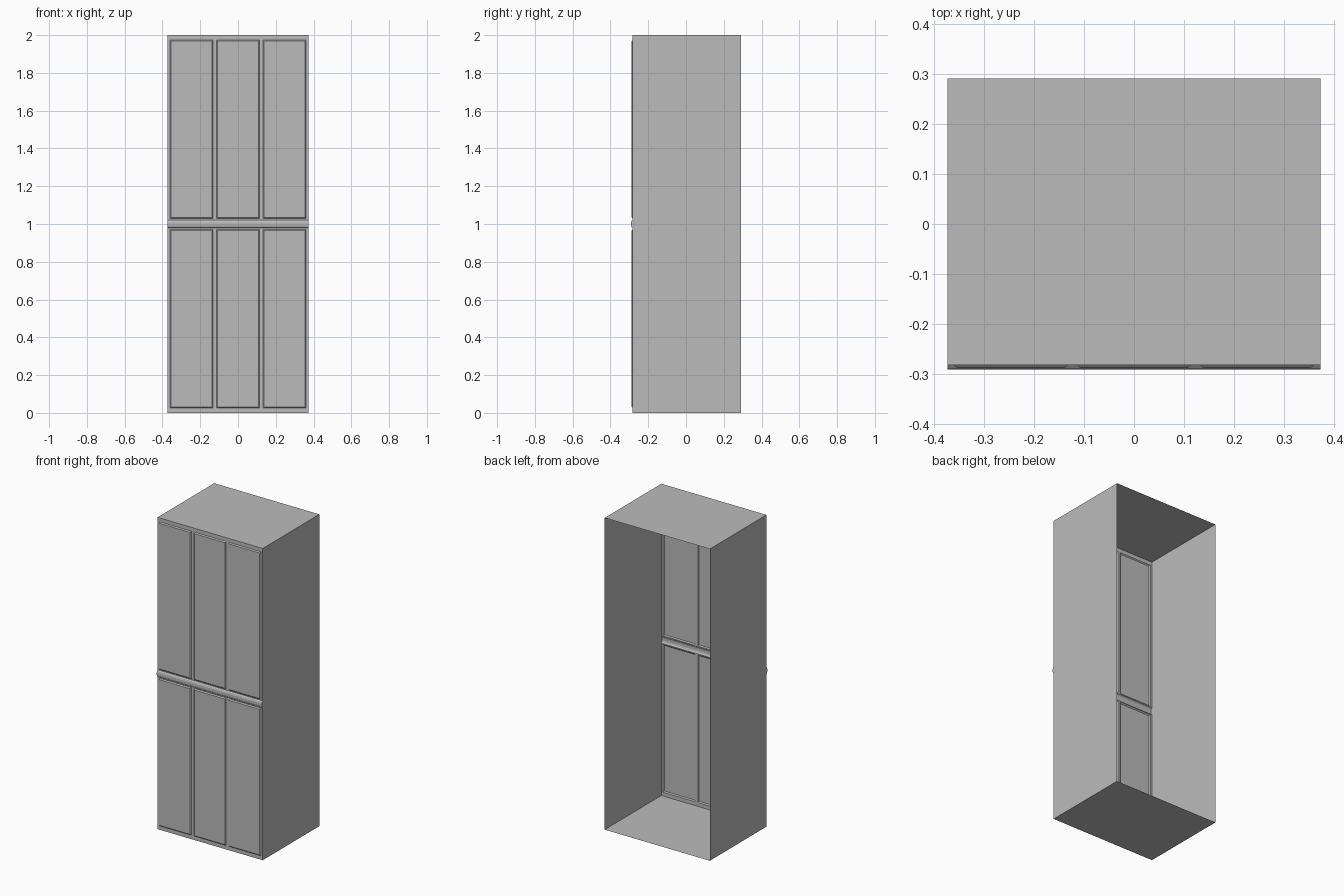
import bpy
import bmesh

cube = bpy.data.objects.get("Cube")
if cube:
    bpy.data.objects.remove(cube, do_unlink=True)

W, BACK, FRONT, H = 0.373, 0.291, -0.282, 2.0

grey = bpy.data.materials.new("plain_grey")
grey.use_nodes = True
colour = (0.5, 0.5, 0.5, 1)
grey.diffuse_color = colour
grey.node_tree.nodes["Principled BSDF"].inputs["Base Color"].default_value = colour


def add_object(name, bm):
    mesh = bpy.data.meshes.new(name)
    bm.to_mesh(mesh)
    bm.free()
    mesh.materials.append(grey)
    obj = bpy.data.objects.new(name, mesh)
    bpy.context.collection.objects.link(obj)
    return obj


# Carcass: thin shell of sides, top and bottom, open at the back
bm = bmesh.new()
bmesh.ops.create_cube(bm, size=1)
for v in bm.verts:
    v.co = (v.co.x * 2 * W, BACK if v.co.y > 0 else FRONT, (v.co.z + 0.5) * H)
bm.normal_update()
open_sides = [f for f in bm.faces if abs(f.normal.y) > 0.9]
bmesh.ops.delete(bm, geom=open_sides, context='FACES')
add_object("carcass", bm)

# Front sheet: rows of (height, depth) include the middle rail moulding
xs = [-W, -0.361, -0.132, -0.114, 0.114, 0.132, 0.361, W]
rail = [(0.978, FRONT), (0.983, -0.288), (0.992, -0.291),
        (1.008, -0.291), (1.017, -0.288), (1.022, FRONT)]
rows = [(0, FRONT), (0.025, FRONT), (0.972, FRONT)] + rail
rows += [(1.028, FRONT), (1.975, FRONT), (H, FRONT)]

bm = bmesh.new()
grid = [[bm.verts.new((x, y, z)) for x in xs] for z, y in rows]
panels = []
for r in range(len(rows) - 1):
    for c in range(len(xs) - 1):
        face = bm.faces.new((grid[r][c], grid[r][c + 1],
                             grid[r + 1][c + 1], grid[r + 1][c]))
        if rows[r + 1][0] - rows[r][0] > 0.5 and c % 2 == 1:
            panels.append(face)

# Rail end caps
ends = [grid[r] for r in range(3, 3 + len(rail))]
bm.faces.new([row[0] for row in ends])
bm.faces.new([row[-1] for row in reversed(ends)])

# Raised door panels with sloping edges
bm.normal_update()
bmesh.ops.inset_individual(bm, faces=panels, thickness=0.009, depth=0.006)
add_object("panelled_front", bm)
